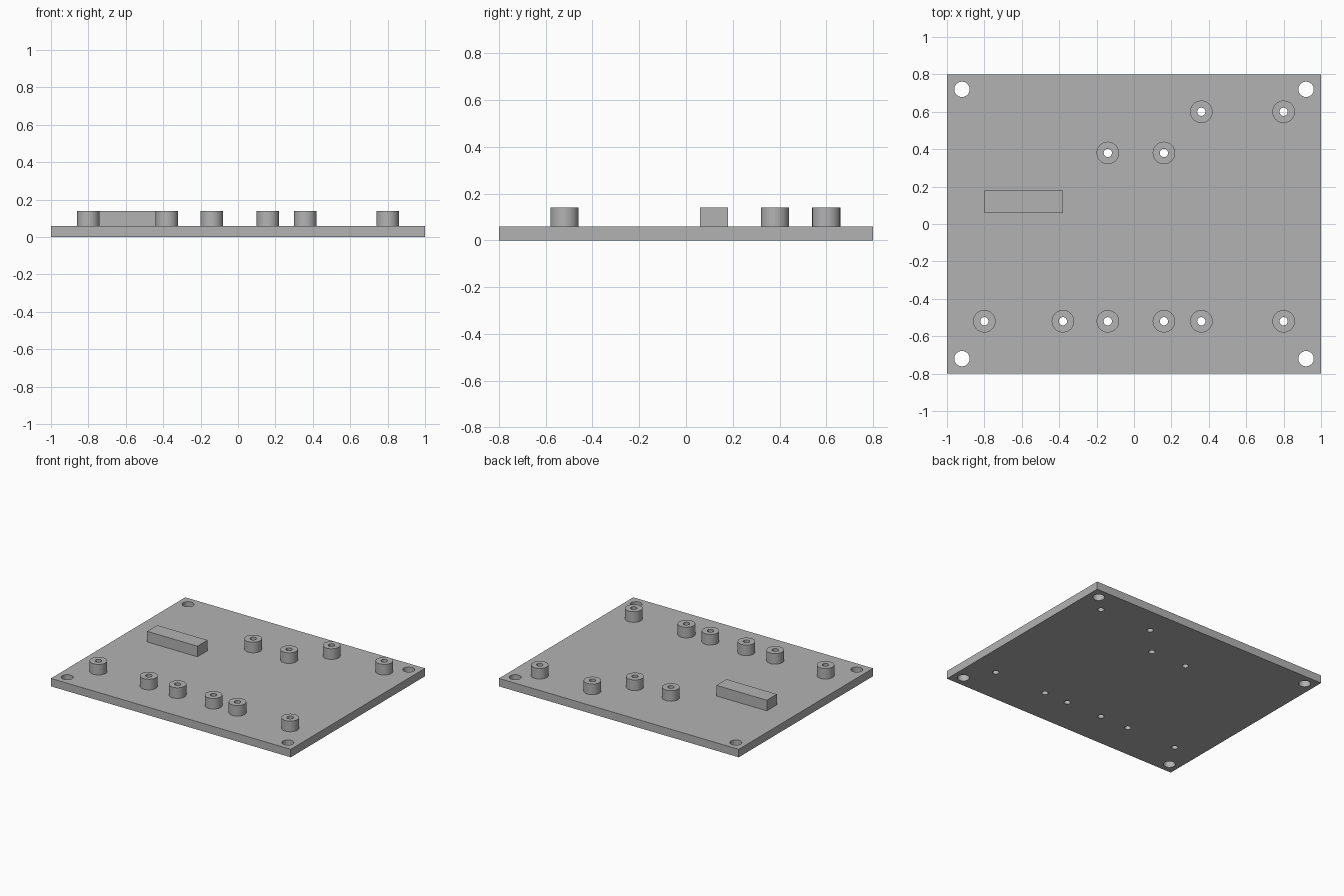
import bpy, bmesh, math
from mathutils import Matrix, Vector

default = bpy.data.objects.get("Cube")
if default:
    bpy.data.objects.remove(default, do_unlink=True)

PLATE_TOP, BOSS_TOP = 0.06, 0.14
BOSS_R, BORE_R, CORNER_R = 0.06, 0.022, 0.041
SIDES = 48

grey = bpy.data.materials.new("plain grey")
grey.use_nodes = True
colour = (0.45, 0.45, 0.45, 1)
grey.diffuse_color = colour
grey.node_tree.nodes["Principled BSDF"].inputs["Base Color"].default_value = colour


def make_object(name, bm):
    bmesh.ops.recalc_face_normals(bm, faces=bm.faces)
    mesh = bpy.data.meshes.new(name)
    bm.to_mesh(mesh)
    bm.free()
    mesh.materials.append(grey)
    obj = bpy.data.objects.new(name, mesh)
    bpy.context.collection.objects.link(obj)
    return obj


def box(name, low, high):
    low, high = Vector(low), Vector(high)
    bm = bmesh.new()
    place = Matrix.Translation((low + high) / 2) @ Matrix.Diagonal((*(high - low), 1))
    bmesh.ops.create_cube(bm, size=1, matrix=place)
    return make_object(name, bm)


def smooth(obj):
    bpy.ops.object.select_all(action="DESELECT")
    obj.select_set(True)
    bpy.context.view_layer.objects.active = obj
    bpy.ops.object.shade_smooth_by_angle(angle=math.radians(30))


def boss(name, x, y):
    # Tube wall: outer side, top rim and bore, open where it meets the plate
    bm = bmesh.new()
    rings = []
    for r, z in ((BOSS_R, PLATE_TOP), (BOSS_R, BOSS_TOP), (BORE_R, BOSS_TOP), (BORE_R, PLATE_TOP)):
        angles = [math.tau * i / SIDES for i in range(SIDES)]
        rings.append([bm.verts.new((x + r * math.cos(a), y + r * math.sin(a), z)) for a in angles])
    for a, b in zip(rings, rings[1:]):
        for i in range(SIDES):
            j = (i + 1) % SIDES
            bm.faces.new((a[i], a[j], b[j], b[i]))
    obj = make_object(name, bm)
    # The open tube needs its winding fixed: the top rim must face up
    if any(p.normal.z < -0.5 for p in obj.data.polygons):
        obj.data.flip_normals()
    smooth(obj)


# Rows of bosses: y position and the x positions along it
rows = {
    "back": (0.60, (0.36, 0.80)),
    "middle": (0.38, (-0.14, 0.16)),
    "front": (-0.52, (-0.80, -0.38, -0.14, 0.16, 0.36, 0.80)),
}
holes = [(sx * 0.92, sy * 0.72, CORNER_R) for sx in (-1, 1) for sy in (-1, 1)]
for row, (y, xs) in rows.items():
    for n, x in enumerate(xs, 1):
        boss(f"{row}_boss_{n}", x, y)
        holes.append((x, y, BORE_R))

# Base plate with corner mounting holes and bores cut through
plate = box("base_plate", (-1, -0.8, 0), (1, 0.8, PLATE_TOP))
bm = bmesh.new()
for x, y, r in holes:
    # Turned so the cutter corners line up with the boss bores
    bmesh.ops.create_cone(bm, cap_ends=True, segments=SIDES, radius1=r, radius2=r,
                          depth=0.3, matrix=Matrix.Translation((x, y, 0.03)))
cutter = make_object("hole_cutter", bm)
cut = plate.modifiers.new("holes", "BOOLEAN")
cut.operation, cut.solver, cut.object = "DIFFERENCE", "EXACT", cutter
smooth(plate)
bpy.ops.object.modifier_apply(modifier=cut.name)
bpy.data.objects.remove(cutter, do_unlink=True)
smooth(plate)

# Rectangular support block
box("support_block", (-0.80, 0.06, PLATE_TOP), (-0.38, 0.18, BOSS_TOP))
